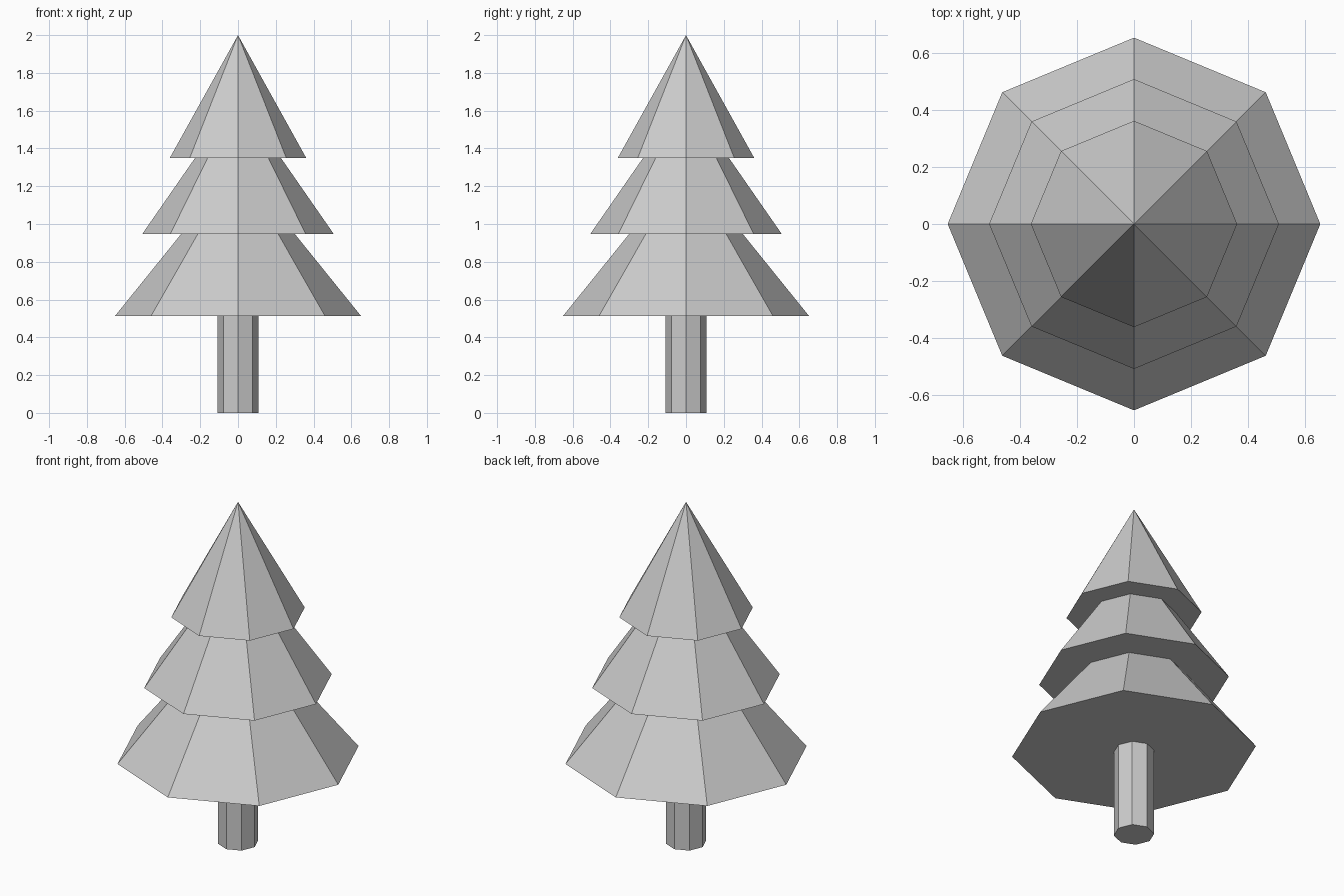
import bpy

if "Cube" in bpy.data.objects:
    bpy.data.objects.remove(bpy.data.objects["Cube"])

SIDES = 8


def tier(name, radius, base_z, apex_z):
    """Closed low-poly cone of foliage with corners on the axes."""
    height = apex_z - base_z
    bpy.ops.mesh.primitive_cone_add(vertices=SIDES, radius1=radius, radius2=0,
                                    depth=height,
                                    location=(0, 0, base_z + height / 2))
    bpy.context.object.name = name


# Trunk, running slightly into the lowest tier
TRUNK_TOP = 0.54
bpy.ops.mesh.primitive_cylinder_add(vertices=SIDES, radius=0.108,
                                    depth=TRUNK_TOP,
                                    location=(0, 0, TRUNK_TOP / 2))
bpy.context.object.name = "trunk"

# Three overlapping foliage tiers
for name, radius, base_z, apex_z in (
        ("lower_foliage", 0.652, 0.512, 1.32),
        ("middle_foliage", 0.507, 0.947, 1.677),
        ("upper_foliage", 0.361, 1.35, 2.0)):
    tier(name, radius, base_z, apex_z)
